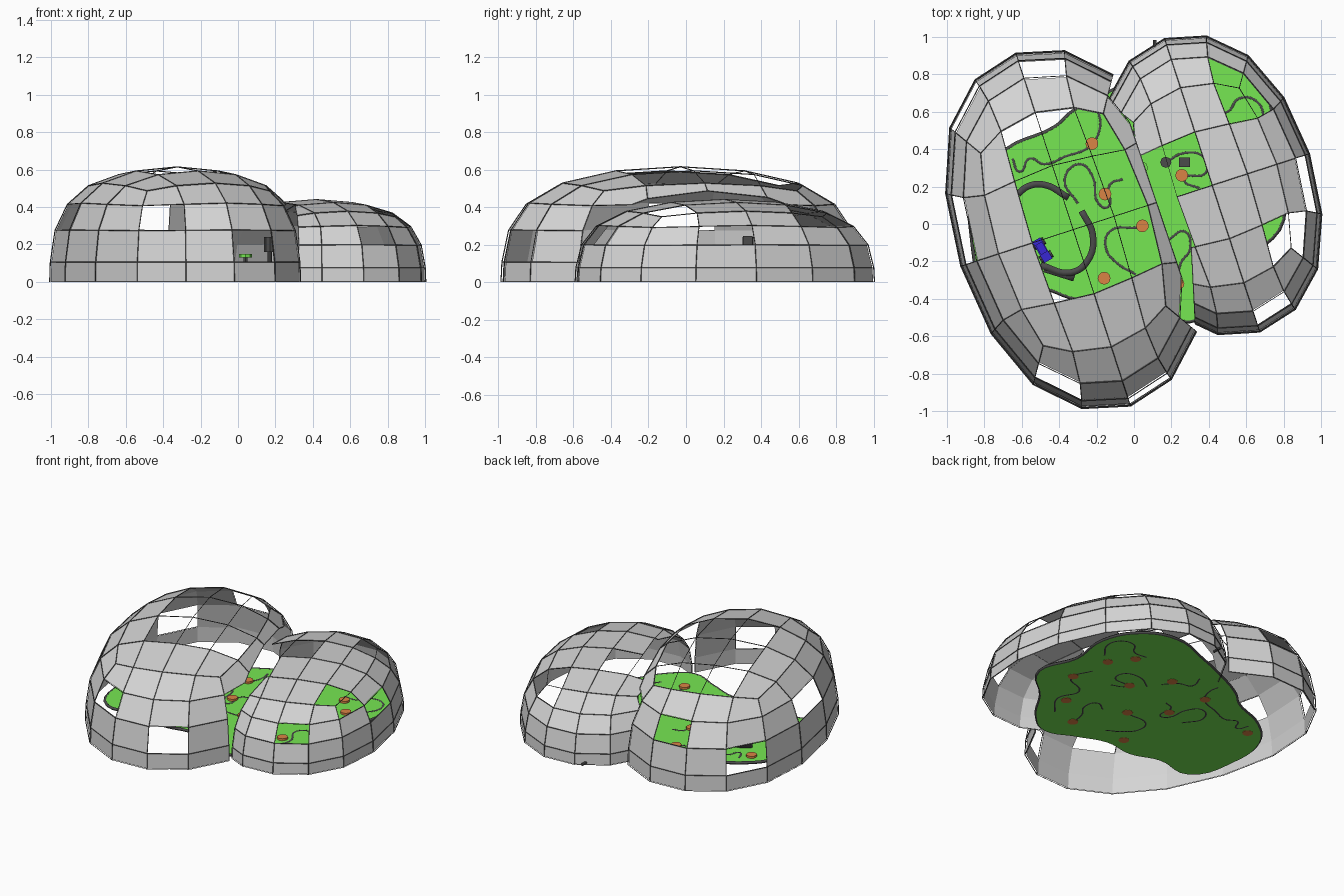
import bpy, bmesh, math
from mathutils import Matrix, Vector

if "Cube" in bpy.data.objects:
    bpy.data.objects.remove(bpy.data.objects["Cube"])


def material(name, *rgb):
    m = bpy.data.materials.new(name)
    m.use_nodes = True
    m.diffuse_color = (*rgb, 1)
    m.node_tree.nodes["Principled BSDF"].inputs["Base Color"].default_value = (*rgb, 1)
    return m


GREY = material("panel grey", .66, .66, .66)
STRUT = material("strut grey", .11, .11, .11)
GREEN = material("grass green", .18, .8, .085)
DARK = material("path charcoal", .07, .07, .07)
ORANGE = material("spot orange", .7, .23, .06)
BLUE = material("cart blue", .04, .02, .65)


def add(name, data, mat):
    ob = bpy.data.objects.new(name, data)
    bpy.context.scene.collection.objects.link(ob)
    data.materials.clear()
    data.materials.append(mat)
    return ob


def from_bmesh(name, bm, mat):
    me = bpy.data.meshes.new(name)
    bm.to_mesh(me)
    bm.free()
    return add(name, me, mat)


def rounded_box():
    """Open-bottomed cube, subdivided twice; the top face is tagged by material."""
    bm = bmesh.new()
    bmesh.ops.create_cube(bm, size=2)
    bm.faces.ensure_lookup_table()
    bmesh.ops.delete(bm, geom=[f for f in bm.faces if f.normal.z < -.5], context='FACES')
    for f in bm.faces:
        f.material_index = int(f.normal.z > .5)
    me = bpy.data.meshes.new("dome_base")
    bm.to_mesh(me)
    bm.free()
    me.materials.append(GREY)
    me.materials.append(STRUT)
    ob = bpy.data.objects.new("dome_base", me)
    bpy.context.scene.collection.objects.link(ob)
    ob.modifiers.new("round", 'SUBSURF').levels = 2
    deps = bpy.context.evaluated_depsgraph_get()
    result = bpy.data.meshes.new_from_object(ob.evaluated_get(deps))
    bpy.data.objects.remove(ob)
    return result


BASE = rounded_box()


def cell(face):
    """Name a dome cell: ('top', column, row) or ('side', sector, level)."""
    c = face.calc_center_median()
    if face.material_index == 1:
        return ("top",) + tuple((v > -.34) + (v > 0) + (v > .34) for v in (c.x, c.y))
    sector = int(math.atan2(-c.x, c.y) % math.tau / (math.tau / 16))
    return "side", sector, (c.z > .26) + (c.z > .51) + (c.z > .71)


def trim(bm, start, end, north):
    """Cut away what lies right of the line from start to end, south of north."""
    run = Vector((end[0] - start[0], end[1] - start[1], 0))
    faces = [f for f in bm.faces if f.calc_center_median().y < north]
    geom = faces + list({e for f in faces for e in f.edges}) + list({v for f in faces for v in f.verts})
    bmesh.ops.bisect_plane(bm, geom=geom, plane_co=(*start, 0), plane_no=(run.y, -run.x, 0),
                           clear_outer=True)


def dome(name, centre, minor, major, height, turn, joint, holes, seam):
    place = Matrix.Translation((*centre, 0)) @ Matrix.Rotation(math.radians(turn), 4, 'Z')
    for part, gone, fit in (("panels", joint | holes, .991), ("frame", joint, 1)):
        bm = bmesh.new()
        bm.from_mesh(BASE)
        # Normalise to a unit dome before naming the cells
        wide = max(v.co.x for v in bm.verts)
        low = min(v.co.z for v in bm.verts)
        tall = max(v.co.z for v in bm.verts) - low
        for v in bm.verts:
            v.co = v.co.x / wide, v.co.y / wide, (v.co.z - low) / tall
        doomed = [f for f in bm.faces if cell(f) in gone]
        bmesh.ops.delete(bm, geom=doomed, context='FACES')
        sunk = .115
        for v in bm.verts:
            z = max(0, (v.co.z - sunk) / (1 - sunk))
            v.co = place @ Vector((v.co.x * minor * fit, v.co.y * major * fit, z * height))
        trim(bm, *seam)
        for f in bm.faces:
            f.material_index = 0
            f.smooth = False
        ob = from_bmesh(f"{name}_{part}", bm, GREY if part == "panels" else STRUT)
        if part == "frame":
            mod = ob.modifiers.new("struts", 'WIREFRAME')
            mod.thickness = .006
            mod.use_even_offset = False


def sides(sectors, levels):
    return {("side", s, k) for s in sectors for k in levels}


# Two panelled domes that open into each other
dome("large_dome", (-.325, -.03), .632, .992, .615, 18,
     sides(range(10, 14), range(3)),
     {("top", c, r) for c in (1, 2, 3) for r in (1, 2, 3)}
     | {("side", 6, 2), ("side", 8, 1), ("side", 15, 2), ("side", 1, 1), ("side", 3, 2)},
     ((.335, -.52), (-.09, .74), 2))
dome("small_dome", (.418, .207), .547, .825, .44, 18,
     sides(range(2, 6), range(4)) | {("top", 0, 1), ("top", 0, 2)},
     {("top", 3, 3), ("top", 3, 0), ("top", 1, 2), ("side", 14, 3), ("side", 13, 3),
      ("side", 11, 2), ("side", 10, 3), ("side", 8, 2)},
     ((.295, .05), (.325, -.51), -.02))


def curve(name, points, mat, z, closed=False):
    cu = bpy.data.curves.new(name, 'CURVE')
    cu.resolution_u = 5
    sp = cu.splines.new('BEZIER')
    sp.bezier_points.add(len(points) - 1)
    for bp, p in zip(sp.bezier_points, points):
        bp.co = (*p, z)
        bp.handle_left_type = bp.handle_right_type = 'AUTO'
    sp.use_cyclic_u = closed
    return add(name, cu, mat)


# Lawn with a dark rim
OUTLINE = [(-.87, -.05), (-.84, .22), (-.68, .4), (-.42, .52), (-.33, .6), (-.1, .72),
           (.1, .8), (.4, .89), (.62, .8), (.74, .58), (.72, .3), (.8, .03), (.6, -.2),
           (.45, -.42), (.3, -.52), (.1, -.45), (-.1, -.38), (-.3, -.4), (-.5, -.34),
           (-.75, -.36)]
lawn = curve("lawn", OUTLINE, GREEN, 0, True)
lawn.data.dimensions = '2D'
lawn.data.fill_mode = 'BOTH'
lawn.data.extrude = .008
lawn.location.z = .01
rim = curve("lawn_rim", OUTLINE, DARK, .012, True)
rim.data.bevel_depth = .011
rim.data.bevel_resolution = 0

# Winding paths, sunk through the lawn
PATHS = [
    [(-.65, .35), (-.61, .28), (-.56, .35), (-.48, .32), (-.37, .36), (-.23, .42), (-.18, .53), (-.19, .6)],
    [(-.3, .11), (-.37, .24), (-.29, .32), (-.22, .25), (-.19, .11), (-.14, .09), (-.13, .21), (-.06, .24)],
    [(.02, -.02), (-.13, -.04), (-.15, -.13), (-.09, -.21), (.01, -.27)],
    [(.19, -.08), (.27, -.04), (.3, -.13), (.25, -.21), (.23, -.31)],
    [(-.03, .61), (-.05, .51), (.03, .48), (.11, .4)],
    [(.16, .32), (.27, .38), (.38, .35), (.38, .27), (.27, .24), (.35, .19)],
    [(.4, .6), (.5, .6), (.56, .67), (.65, .66), (.69, .57), (.62, .45)],
    [(.4, -.3), (.5, -.15), (.45, 0), (.6, .1), (.55, .25)],
]
for i, pts in enumerate(PATHS):
    path = curve(f"path_{i + 1}", pts, DARK, .0106)
    path.data.bevel_depth = .0104
    path.data.bevel_resolution = 1

# Curved walls of the enclosure
WALLS = [[(-.62, .16), (-.57, .2), (-.48, .21), (-.35, .14)],
         [(-.28, .07), (-.22, -.06), (-.25, -.2), (-.34, -.26), (-.5, -.22)],
         [(-.48, -.24), (-.32, -.29)]]
for i, pts in enumerate(WALLS):
    wall = curve(f"curved_wall_{i + 1}", pts, DARK, 0)
    wall.data.dimensions = '2D'
    wall.data.extrude = .03
    wall.location.z = .048
    mod = wall.modifiers.new("thickness", 'SOLIDIFY')
    mod.thickness = .035
    mod.offset = 0


def drum(name, x, y, z, radius, depth, mat, tilt=None, sides=12):
    bm = bmesh.new()
    turn = tilt or Matrix.Identity(4)
    bmesh.ops.create_cone(bm, cap_ends=True, segments=sides, radius1=radius, radius2=radius,
                          depth=depth, matrix=Matrix.Translation((x, y, z)) @ turn)
    return from_bmesh(name, bm, mat)


def box(name, centre, size, mat, turn=0):
    bm = bmesh.new()
    bmesh.ops.create_cube(bm, size=1, matrix=Matrix.Translation(centre)
                          @ Matrix.Rotation(math.radians(turn), 4, 'Z') @ Matrix.Diagonal((*size, 1)))
    return from_bmesh(name, bm, mat)


# Round orange spots that pass through the lawn
SPOTS = [(-.225, .43), (-.155, .16), (.045, -.01), (-.16, -.29), (.235, -.32), (.255, .26),
         (.08, .47), (.44, -.14), (.55, .4), (.44, .54), (.6, .12), (-.7, .28)]
for i, (x, y) in enumerate(SPOTS):
    drum(f"spot_{i + 1}", x, y, .016, .034, .032, ORANGE)

# Small blue cart on four wheels
box("cart_body", (-.49, -.14, .055), (.05, .13, .03), BLUE, 30)
box("cart_cabin", (-.495, -.13, .08), (.04, .06, .025), BLUE, 30)
spin = Matrix.Rotation(math.radians(30), 4, 'Z')
for side in (-1, 1):
    for end in (-1, 1):
        p = spin @ Vector((side * .03, end * .04, 0))
        drum("cart_wheel", p.x - .49, p.y - .14, .04, .02, .012, DARK,
             spin @ Matrix.Rotation(math.pi / 2, 4, 'Y'), 8)

# Lookout posts between the domes, and a pipe stub at the back
drum("lookout_post", .17, .33, .09, .012, .16, DARK, sides=8)
drum("lookout_drum", .17, .33, .2, .03, .08, DARK, sides=8)
box("tower_post", (.27, .33, .1), (.025, .025, .18), DARK)
box("tower_cabin", (.27, .33, .22), (.06, .05, .05), DARK)
drum("bush", .04, .3, .14, .035, .02, GREEN, sides=8)
drum("bush_trunk", .04, .3, .07, .012, .13, DARK, sides=6)
drum("pipe_stub", .11, .95, .012, .009, .07, STRUT, Matrix.Rotation(math.pi / 2, 4, 'X'), 8)
